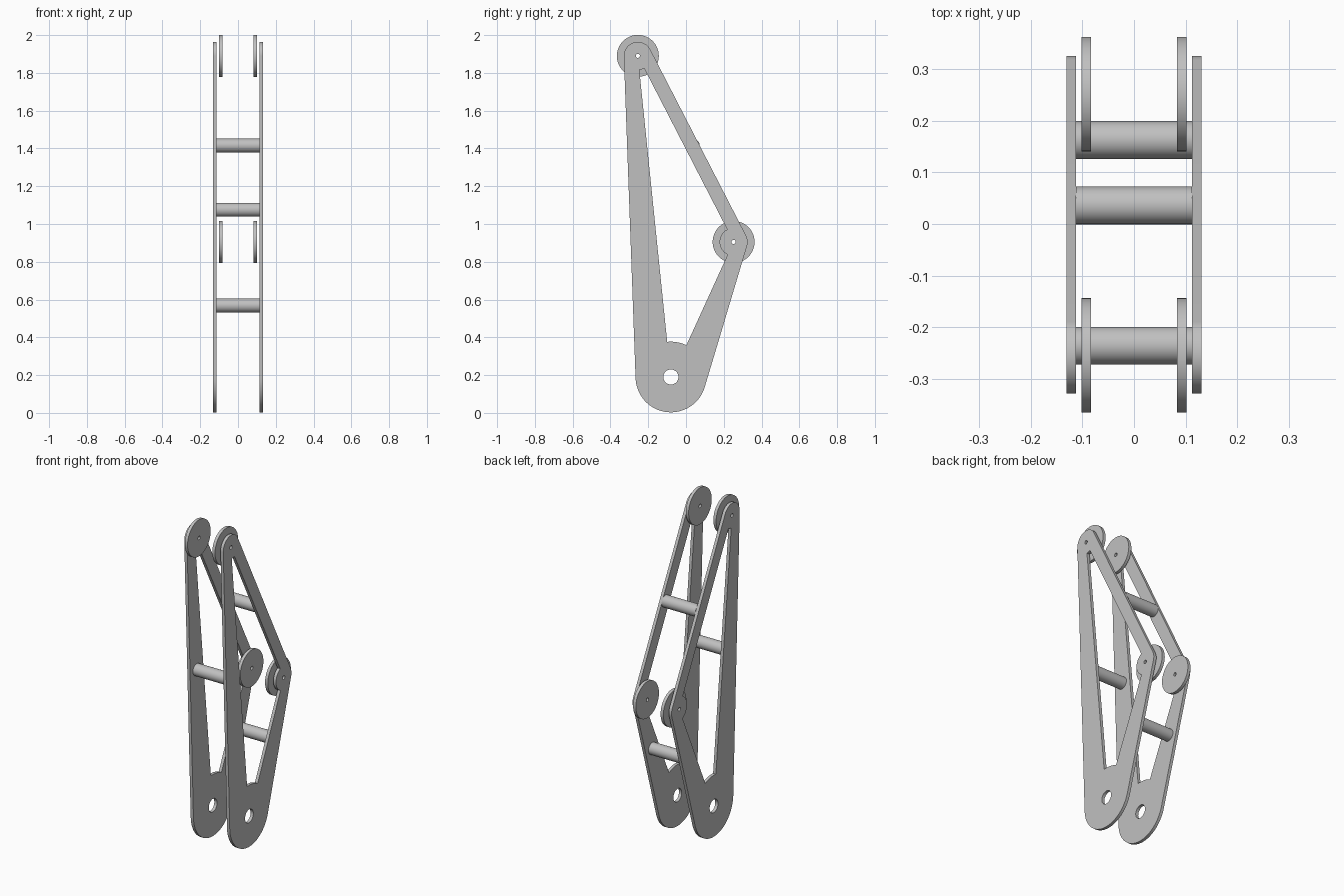
import bpy, bmesh
from math import atan2, acos, cos, sin, pi, radians, hypot

if "Cube" in bpy.data.objects:
    bpy.data.objects.remove(bpy.data.objects["Cube"])

grey = bpy.data.materials.new("plain grey")
grey.use_nodes = True
COLOUR = (0.53, 0.53, 0.53, 1)
grey.diffuse_color = COLOUR
grey.node_tree.nodes["Principled BSDF"].inputs["Base Color"].default_value = COLOUR

# Pivot circles in the side plane: (y, z, radius)
BASE = (-0.08, 0.19, 0.187)
ELBOW = (0.252, 0.905, 0.074)
TIP = (-0.255, 1.89, 0.074)
PIN = 0.011
THICK = 0.0185


def arc(circle, a0, a1, steps=24):
    y, z, r = circle
    return [(y + r * cos(a0 + (a1 - a0) * i / steps),
             z + r * sin(a0 + (a1 - a0) * i / steps)) for i in range(steps + 1)]


def ring(y, z, r, steps=48):
    return arc((y, z, r), 0, 2 * pi, steps)[:-1]


def tangent(a, b):
    """Angle of the outer tangent's normal between two circles."""
    dy, dz = b[0] - a[0], b[1] - a[1]
    return atan2(dz, dy) - acos((a[2] - b[2]) / hypot(dy, dz))


def wrapped_outline(circles):
    pts = []
    for i, c in enumerate(circles):
        start = tangent(circles[i - 1], c)
        end = tangent(c, circles[(i + 1) % len(circles)])
        pts += arc(c, start, start + (end - start) % (2 * pi), 32)
    return pts


def sheet(name, loops, x, thick=THICK):
    """Flat part cut from a side outline with holes, centred at x."""
    curve = bpy.data.curves.new(name + "_outline", "CURVE")
    curve.dimensions = "2D"
    curve.fill_mode = "BOTH"
    curve.extrude = thick / 2
    for loop in loops:
        s = curve.splines.new("POLY")
        s.points.add(len(loop) - 1)
        for p, (y, z) in zip(s.points, loop):
            p.co = (y, z, 0, 1)
        s.use_cyclic_u = True
    temp = bpy.data.objects.new(name + "_temp", curve)
    bpy.context.collection.objects.link(temp)
    bpy.context.view_layer.update()
    mesh = bpy.data.meshes.new_from_object(
        temp.evaluated_get(bpy.context.evaluated_depsgraph_get()))
    bpy.data.objects.remove(temp)
    bpy.data.curves.remove(curve)
    bm = bmesh.new()
    bm.from_mesh(mesh)
    bmesh.ops.remove_doubles(bm, verts=bm.verts, dist=1e-5)
    bmesh.ops.recalc_face_normals(bm, faces=bm.faces)
    bm.to_mesh(mesh)
    bm.free()
    obj = bpy.data.objects.new(name, mesh)
    bpy.context.collection.objects.link(obj)
    obj.rotation_euler = (pi / 2, 0, pi / 2)
    obj.location.x = x
    finish(obj)


def finish(obj):
    obj.data.materials.clear()
    obj.data.materials.append(grey)
    bpy.ops.object.select_all(action="DESELECT")
    obj.select_set(True)
    bpy.context.view_layer.objects.active = obj
    bpy.ops.object.shade_smooth_by_angle(angle=radians(30))


# Triangular opening that leaves a rounded boss at each pivot
opening = (arc(BASE, radians(96), radians(64))
           + arc(ELBOW, radians(245), radians(117))
           + arc(TIP, radians(-63), radians(-84)))
plate_loops = [wrapped_outline([BASE, ELBOW, TIP]), opening,
               ring(BASE[0], BASE[1], 0.04),
               ring(ELBOW[0], ELBOW[1], PIN, 20), ring(TIP[0], TIP[1], PIN, 20)]

# Side plates and the discs just inside them
for side, s in (("left", 1), ("right", -1)):
    sheet(side + "_side_plate", plate_loops, s * 0.122)
    for name, c in (("elbow", ELBOW), ("tip", TIP)):
        sheet(f"{side}_{name}_disc",
              [ring(c[0], c[1], 0.111, 64), ring(c[0], c[1], PIN, 20)], s * 0.0925)

# Cross rods joining the plates
for name, y, z in (("upper_rod", 0.036, 1.415), ("front_rod", -0.236, 1.075),
                   ("lower_rod", 0.163, 0.568)):
    bpy.ops.mesh.primitive_cylinder_add(
        vertices=48, radius=0.0365, depth=0.226,
        location=(0, y, z), rotation=(0, pi / 2, 0))
    rod = bpy.context.object
    rod.name = name
    finish(rod)
